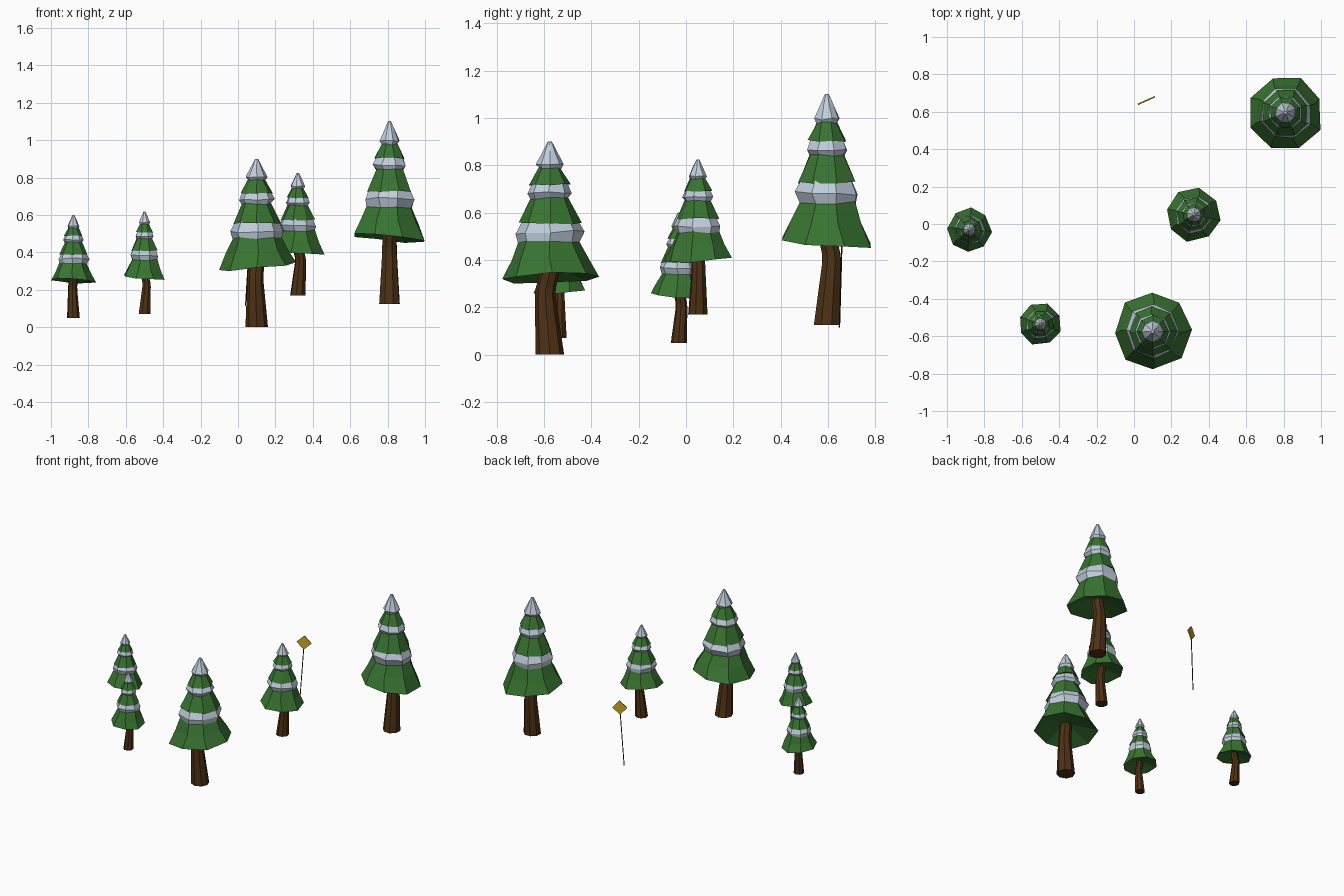
import bpy, bmesh, math, random
from mathutils import Vector, Matrix

if "Cube" in bpy.data.objects:
    bpy.data.objects.remove(bpy.data.objects["Cube"])
random.seed(4)
SIDES = 8


def material(name, rgb):
    m = bpy.data.materials.new(name)
    m.use_nodes = True
    m.diffuse_color = (*rgb, 1)
    m.node_tree.nodes["Principled BSDF"].inputs["Base Color"].default_value = (*rgb, 1)
    return m


green = material("needle green", (0.04, 0.175, 0.031))
snow = material("snow", (0.54, 0.62, 0.72))
bark = material("bark brown", (0.075, 0.031, 0.007))
yellow = material("sign yellow", (0.60, 0.41, 0.02))
dark = material("post grey", (0.03, 0.03, 0.03))


def add_object(name, mesh):
    ob = bpy.data.objects.new(name, mesh)
    bpy.context.collection.objects.link(ob)
    return ob


def finish(bm, name, mats):
    bmesh.ops.recalc_face_normals(bm, faces=bm.faces)
    mesh = bpy.data.meshes.new(name)
    bm.to_mesh(mesh)
    bm.free()
    for m in mats:
        mesh.materials.append(m)
    return mesh


def loft(name, rings, point, mats):
    """Stack eight-sided rings (radius, height, material slot) and cap both ends."""
    bm = bmesh.new()
    previous = None
    for ring in rings:
        loop = [bm.verts.new(point(ring, i)) for i in range(SIDES)]
        if previous:
            for i in range(SIDES):
                j = (i + 1) % SIDES
                f = bm.faces.new((previous[i], previous[j], loop[j], loop[i]))
                f.material_index = ring[2]
        else:
            bm.faces.new(loop[::-1])
        previous = loop
    bm.faces.new(previous).material_index = rings[-1][2]
    return finish(bm, name, mats)


# Foliage: three green skirts, each capped by an overhanging snow band
foliage_rings = [
    (0.20, 0.41, 0), (1.00, 0.36, 0), (0.79, 0.45, 0), (0.62, 0.53, 0),
    (0.70, 0.572, 1), (0.55, 0.635, 1),
    (0.62, 0.617, 0), (0.38, 0.735, 0),
    (0.45, 0.76, 1), (0.36, 0.805, 1),
    (0.41, 0.797, 0), (0.23, 0.875, 0),
    (0.275, 0.89, 1), (0.14, 0.955, 1), (0.075, 0.985, 1), (0.04, 1.0, 1)]


def foliage_point(ring, i):
    r, z, _ = ring
    a = math.radians(20) + math.tau * i / SIDES
    # The skirt hem dips toward one side
    dip = 0.024 * math.cos(a - math.radians(45)) * max(0, (r - 0.6) / 0.4)
    a += random.uniform(-0.06, 0.06)
    r *= random.uniform(0.96, 1.05)
    lift = random.uniform(-0.006, 0.006) if z < 0.9 else 0
    return (r * math.cos(a), r * math.sin(a), z - dip + lift)


# Trunk: tapered, with a kink to one side; third value is the sideways shift
trunk_shift = {0.0: 0.0, 0.27: 0.10, 0.31: 0.09, 0.38: 0.01, 0.46: 0.0}
trunk_rings = [(0.29, 0.0, 0), (0.21, 0.27, 0), (0.205, 0.31, 0),
               (0.20, 0.38, 0), (0.17, 0.46, 0)]


def trunk_point(ring, i):
    r, z, _ = ring
    a = math.radians(20) + math.tau * i / SIDES
    return (r * math.cos(a), r * math.sin(a) + trunk_shift[z], z)


foliage = loft("foliage", foliage_rings, foliage_point, [green, snow])
trunk = loft("trunk", trunk_rings, trunk_point, [bark])

# Trees: position, radius, height, turn
trees = {
    "front": ((0.10, -0.575, 0.0), 0.208, 0.90, 160),
    "tall": ((0.81, 0.595, 0.125), 0.202, 0.977, 0),
    "middle": ((0.32, 0.05, 0.17), 0.145, 0.655, -78),
    "left": ((-0.88, -0.03, 0.05), 0.118, 0.55, 20),
    "front_left": ((-0.50, -0.535, 0.07), 0.114, 0.55, -86)}
for name, (place, radius, height, turn) in trees.items():
    for part, mesh in (("foliage", foliage), ("trunk", trunk)):
        ob = add_object(f"{name}_tree_{part}", mesh)
        ob.location = place
        ob.scale = (radius, radius, height)
        ob.rotation_euler.z = math.radians(turn)

# Road sign: leaning thin post with a diamond plate
foot = Vector((0.04, 0.648, 0.115))
head = Vector((0.066, 0.66, 0.53))
axis = head - foot
bm = bmesh.new()
bmesh.ops.create_cone(bm, cap_ends=True, segments=6, radius1=0.003, radius2=0.003,
                      depth=axis.length)
post = add_object("sign_post", finish(bm, "sign_post", [dark]))
post.location = (foot + head) / 2
post.rotation_euler = axis.to_track_quat("Z", "Y").to_euler()

bm = bmesh.new()
bmesh.ops.create_cube(bm, size=1)
bmesh.ops.scale(bm, vec=(0.07, 0.008, 0.07), verts=bm.verts)
bmesh.ops.rotate(bm, matrix=Matrix.Rotation(math.radians(45), 3, "Y"), verts=bm.verts)
plate = add_object("sign_plate", finish(bm, "sign_plate", [yellow]))
plate.location = head
plate.rotation_euler = (0, math.radians(3.5), math.radians(24))
